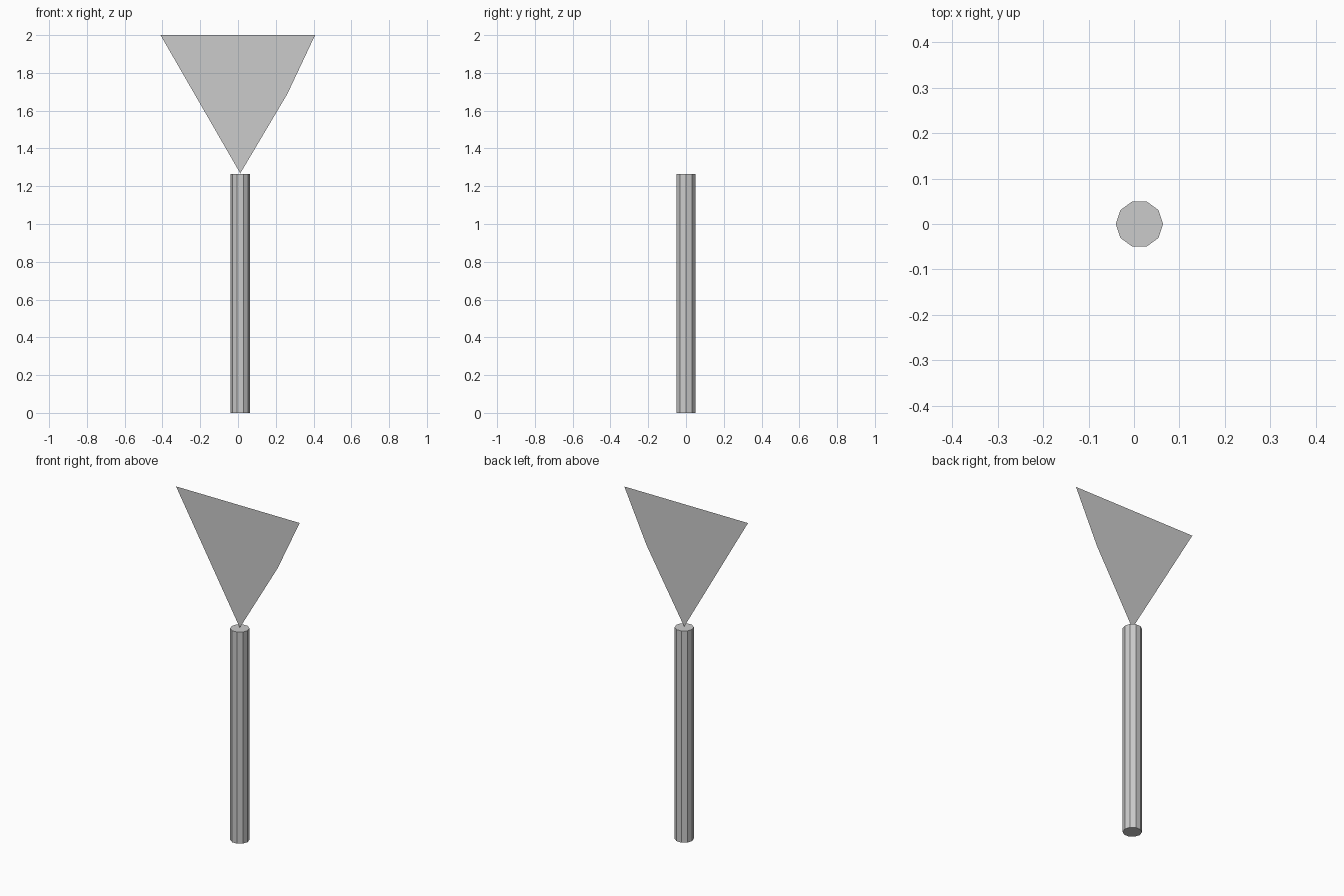
import bpy
import bmesh
import math
from mathutils import Matrix

cube = bpy.data.objects.get("Cube")
if cube:
    bpy.data.objects.remove(cube, do_unlink=True)

# Single plain grey for every part
GREY = (0.6, 0.6, 0.6, 1.0)
grey = bpy.data.materials.new("plain_grey")
grey.use_nodes = True
grey.diffuse_color = GREY
grey.node_tree.nodes["Principled BSDF"].inputs["Base Color"].default_value = GREY

POLE_X = 0.012
POLE_RADIUS = 0.052
POLE_HEIGHT = 1.265


def add_object(name, bm):
    mesh = bpy.data.meshes.new(name)
    bm.to_mesh(mesh)
    bm.free()
    mesh.materials.append(grey)
    obj = bpy.data.objects.new(name, mesh)
    bpy.context.scene.collection.objects.link(obj)
    return obj


def add_sheet(name, outline, y):
    """Flat face in the XZ plane, facing the front."""
    bm = bmesh.new()
    face = bm.faces.new([bm.verts.new((x, y, z)) for x, z in outline])
    face.normal_update()
    if face.normal.y > 0:
        face.normal_flip()
    return add_object(name, bm)


# Ten-sided pole
bm = bmesh.new()
bmesh.ops.create_cone(
    bm, cap_ends=True, segments=10, radius1=POLE_RADIUS, radius2=POLE_RADIUS,
    depth=POLE_HEIGHT,
    matrix=Matrix.Translation((POLE_X, 0, POLE_HEIGHT / 2))
    @ Matrix.Rotation(math.pi / 2, 4, "Z"))
add_object("pole", bm)

# Thin downward-pointing sign, slightly kinked on its left edge
add_sheet("sign_panel",
          [(-0.41, 2.0), (POLE_X, 1.268), (0.262, 1.69), (0.408, 2.0)], 0)

# Inner triangle lying just in front of the panel
add_sheet("sign_inner_triangle",
          [(-0.23, 1.896), (0.02, 1.492), (0.254, 1.896)], -0.001)
